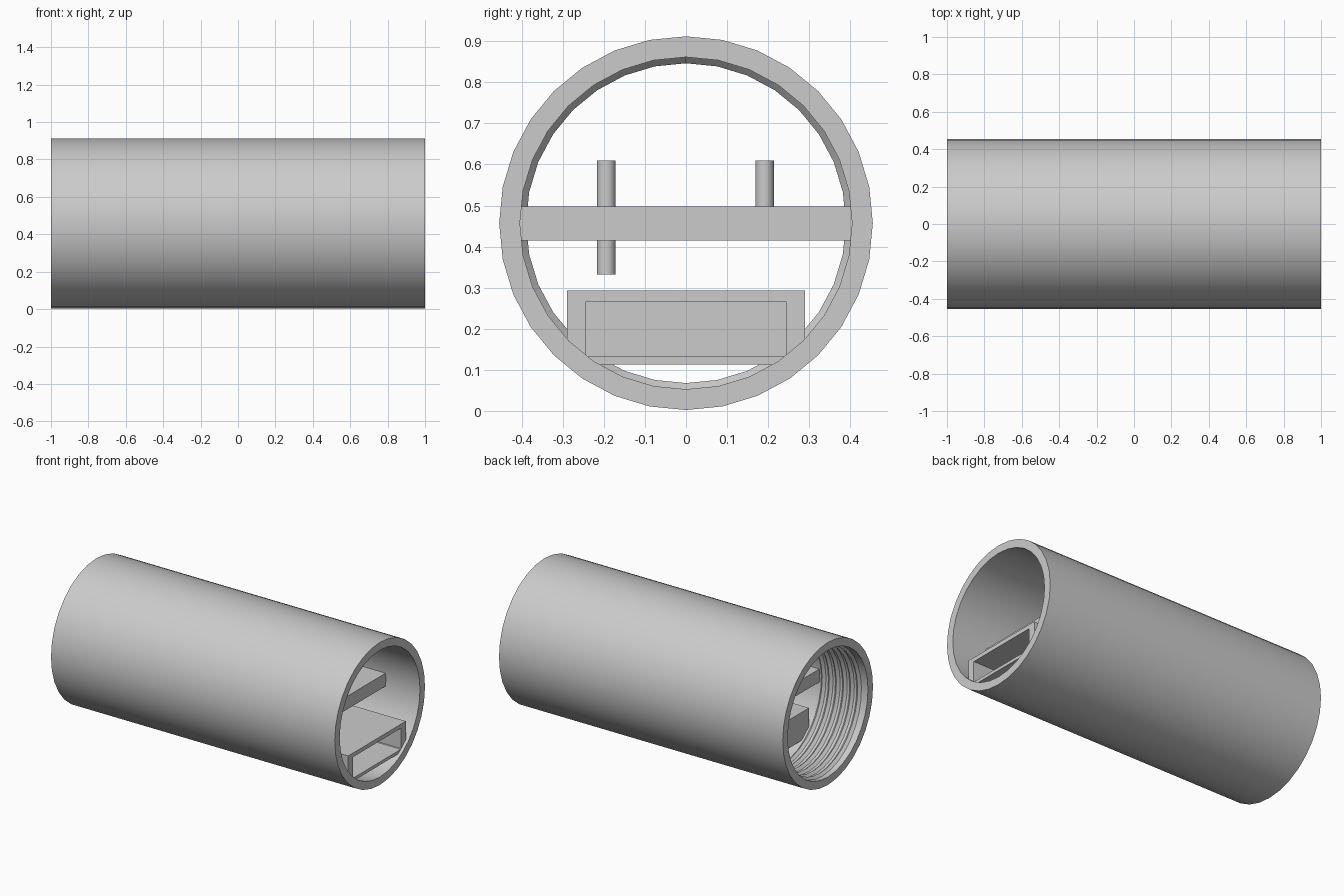
import bpy, bmesh, math
from mathutils import Matrix, Vector

if "Cube" in bpy.data.objects:
    bpy.data.objects.remove(bpy.data.objects["Cube"], do_unlink=True)

AXIS_Z = 0.457      # height of the tube axis
SIDES = 32
OUTER, INNER, CREST = 0.4545, 0.404, 0.389

grey = bpy.data.materials.new("plain_grey")
grey.use_nodes = True
grey.diffuse_color = (0.6, 0.6, 0.6, 1)
grey.node_tree.nodes["Principled BSDF"].inputs["Base Color"].default_value = (0.6, 0.6, 0.6, 1)


def finish(name, bm, smooth=True):
    bmesh.ops.recalc_face_normals(bm, faces=bm.faces)
    mesh = bpy.data.meshes.new(name)
    bm.to_mesh(mesh)
    bm.free()
    mesh.materials.append(grey)
    ob = bpy.data.objects.new(name, mesh)
    bpy.context.collection.objects.link(ob)
    if smooth:
        bpy.ops.object.select_all(action='DESELECT')
        ob.select_set(True)
        bpy.context.view_layer.objects.active = ob
        bpy.ops.object.shade_smooth_by_angle(angle=math.radians(30))
    return ob


def polar(x, r, step):
    a = 2 * math.pi * step / SIDES
    return Vector((x, r * math.sin(a), AXIS_Z + r * math.cos(a)))


def box(low, high):
    bm = bmesh.new()
    low, high = Vector(low), Vector(high)
    size = Matrix.Diagonal((high - low).to_4d())
    bmesh.ops.create_cube(bm, size=1, matrix=Matrix.Translation((low + high) / 2) @ size)
    return bm


def sweep(bm, rows, closed):
    """Join successive closed profile loops with quads."""
    count = len(rows[0])
    for i in range(len(rows) if closed else len(rows) - 1):
        a, b = rows[i], rows[(i + 1) % len(rows)]
        for j in range(count):
            k = (j + 1) % count
            bm.faces.new((a[j], a[k], b[k], b[j]))


# Outer tube: rectangular wall section turned around the x axis
bm = bmesh.new()
section = [(-1, OUTER), (1, OUTER), (1, INNER), (-1, INNER)]
sweep(bm, [[bm.verts.new(polar(x, r, s)) for x, r in section] for s in range(SIDES)], True)
finish("tube", bm)

# Internal screw thread at the left-hand end
bm = bmesh.new()
pitch, turns, half = 0.05, 6, 0.023
rows = []
for s in range(SIDES * turns + 1):
    x = -0.975 + pitch * s / SIDES
    ridge = [(x - half, INNER + 0.006), (x, CREST), (x + half, INNER + 0.006)]
    rows.append([bm.verts.new(polar(px, r, s)) for px, r in ridge])
sweep(bm, rows, False)
bm.faces.new(rows[0])
bm.faces.new(rows[-1])
finish("screw_thread", bm)

# Flat shelf across the tube
finish("shelf", box((-0.66, -0.41, 0.415), (0.76, 0.41, 0.498)), False)

# Tray housing, open toward +x
bm = box((-0.664, -0.29, 0.113), (0.98, 0.29, 0.293))
bm.faces.ensure_lookup_table()
mouth = max(bm.faces, key=lambda f: f.calc_center_median().x)
bmesh.ops.inset_individual(bm, faces=[mouth], thickness=0.02)
for v in mouth.verts:
    v.co.y = math.copysign(0.243, v.co.y)
    v.co.z = 0.267 if v.co.z > 0.2 else 0.133
cavity = bmesh.ops.extrude_discrete_faces(bm, faces=[mouth])["faces"][0]
bmesh.ops.translate(bm, vec=(-1.61, 0, 0), verts=cavity.verts)
finish("tray_housing", bm, False)

# Upright pins: one passes through the shelf, one stands on it
for name, y, bottom in (("through_pin", -0.194, 0.332), ("top_pin", 0.191, 0.48)):
    bm = bmesh.new()
    bmesh.ops.create_cone(bm, cap_ends=True, segments=SIDES, radius1=0.0225, radius2=0.0225,
                          depth=0.61 - bottom,
                          matrix=Matrix.Translation((0, y, (0.61 + bottom) / 2)))
    finish(name, bm)
